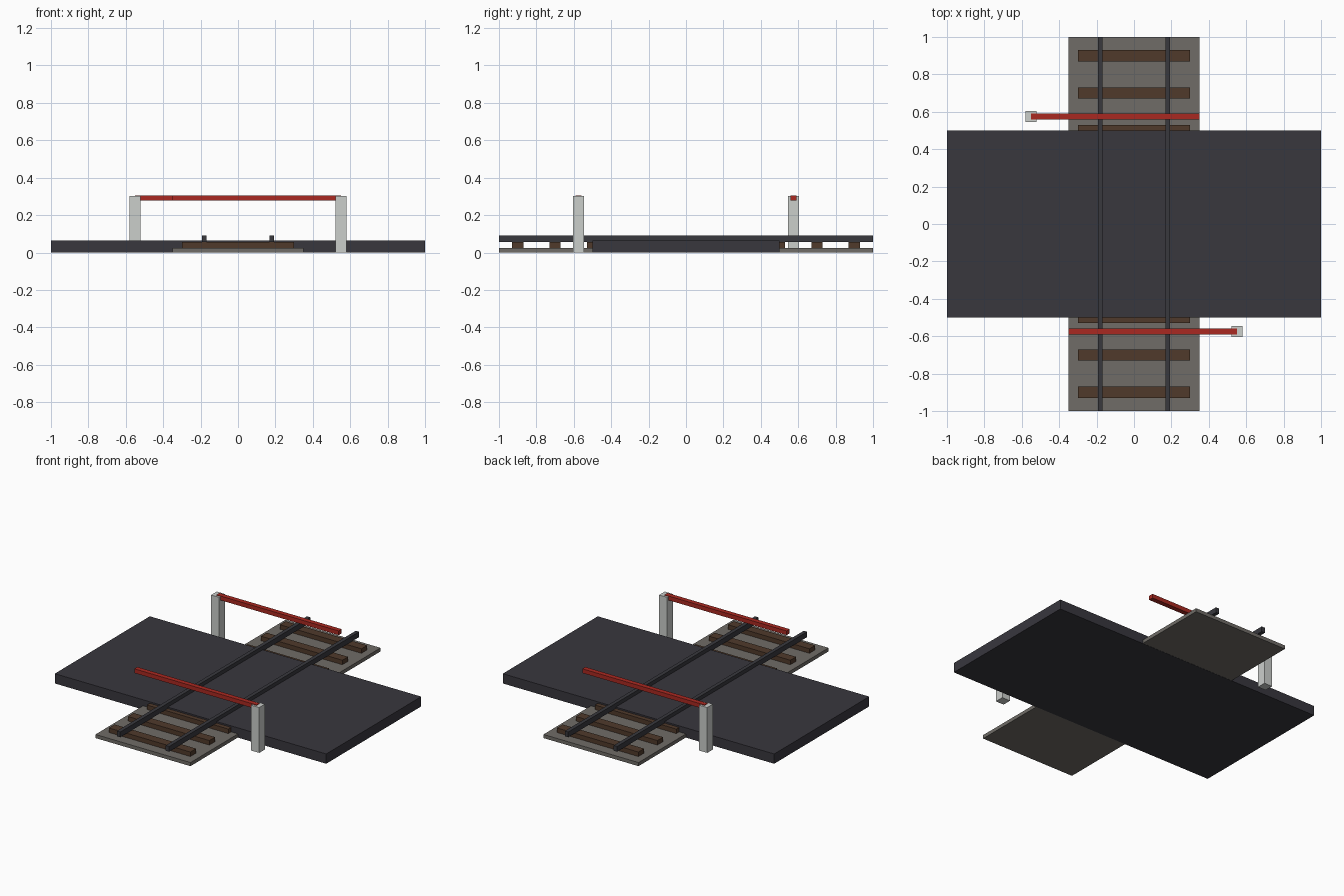
import bpy

cube = bpy.data.objects.get("Cube")
if cube:
    bpy.data.objects.remove(cube, do_unlink=True)


def material(name, rgb):
    mat = bpy.data.materials.new(name)
    mat.use_nodes = True
    color = (*rgb, 1.0)
    mat.diffuse_color = color
    mat.node_tree.nodes["Principled BSDF"].inputs["Base Color"].default_value = color
    return mat


ASPHALT = material("asphalt", (0.04, 0.038, 0.048))
STEEL = material("rail_steel", (0.04, 0.04, 0.048))
GRAVEL = material("gravel", (0.16, 0.15, 0.135))
WOOD = material("dark_wood", (0.08, 0.042, 0.024))
PAINT = material("pale_grey_paint", (0.6, 0.62, 0.6))
RED = material("red_paint", (0.4, 0.022, 0.015))


def box(name, x, y, z, mat):
    """Box spanning the given (low, high) range on each axis."""
    spans = (x, y, z)
    bpy.ops.mesh.primitive_cube_add(size=1, location=[(a + b) / 2 for a, b in spans])
    obj = bpy.context.object
    obj.name = name
    obj.scale = [b - a for a, b in spans]
    bpy.ops.object.transform_apply(location=False, rotation=False, scale=True)
    obj.data.materials.append(mat)
    return obj


def around(center, width):
    return (center - width / 2, center + width / 2)


# Road slab and the gravel bed that crosses it
box("road", (-1, 1), (-0.5, 0.5), (0, 0.065), ASPHALT)
box("track_bed", (-0.35, 0.35), (-1, 1), (0.001, 0.025), GRAVEL)

# Wooden sleepers, evenly spaced along the track
for i in range(10):
    box(f"sleeper_{i + 1}", (-0.3, 0.3), around(-0.9 + 0.2 * i, 0.06), (0.025, 0.055), WOOD)

# Rails
for side, label in ((1, "left"), (-1, "right")):
    box(f"rail_{label}", around(0.18 * side, 0.025), (-1, 1), (0.055, 0.09), STEEL)

# Barriers: one on each side of the road, turned half a circle from each other
for s, label in ((1, "front"), (-1, "back")):
    y = -0.575 * s
    box(f"{label}_barrier_post", around(0.55 * s, 0.06), around(y, 0.06), (0, 0.302), PAINT)
    box(f"{label}_barrier_arm", around(0.1 * s, 0.9), around(y, 0.032), (0.278, 0.306), RED)
